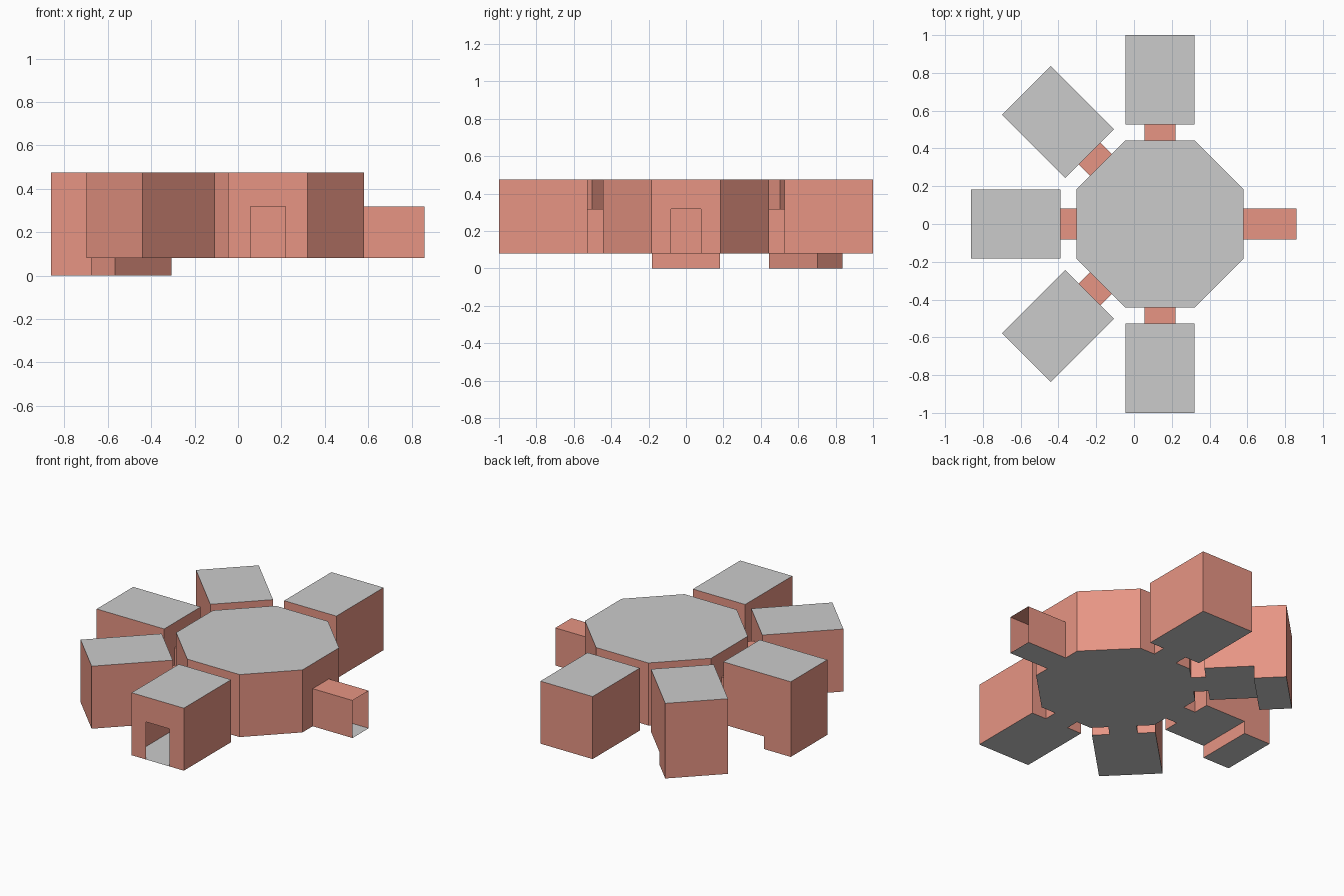
import bpy, math
from mathutils import Vector, Matrix

if "Cube" in bpy.data.objects:
    bpy.data.objects.remove(bpy.data.objects["Cube"])

CX = 0.1375                    # hall centre in x
Z0, Z1, ZD = 0.08, 0.476, 0.318  # floor, ceiling, door head
APO = 0.4425                   # hall apothem
HALF = APO * math.tan(math.pi / 8)
R0, R1, RM = 0.527, 1.0, 0.812 # room inner, outer and step radius
W, D = 0.183, 0.081            # room and door half widths

wall_mat = bpy.data.materials.new("salmon_wall")
wall_mat.diffuse_color = (0.8, 0.3, 0.23, 1)
wall_mat.use_nodes = True
wall_mat.node_tree.nodes["Principled BSDF"].inputs["Base Color"].default_value = wall_mat.diffuse_color


def build(name, faces, angle=0, mat=None):
    """faces: (points, outward direction) in local radial / tangent / z axes."""
    verts, polys = [], []
    for pts, out in faces:
        pts = [Vector(p) for p in pts]
        n = Vector()
        for a, b in zip(pts, pts[1:] + pts[:1]):
            n += a.cross(b)
        if n.dot(Vector(out)) < 0:
            pts.reverse()
        polys.append(range(len(verts), len(verts) + len(pts)))
        verts += pts
    me = bpy.data.meshes.new(name)
    me.from_pydata(verts, [], [list(p) for p in polys])
    me.transform(Matrix.Translation((CX, 0, 0)) @ Matrix.Rotation(angle, 4, 'Z'))
    if mat:
        me.materials.append(mat)
    ob = bpy.data.objects.new(name, me)
    bpy.context.collection.objects.link(ob)
    return ob


def cross_wall(r, half, door, out, z0=Z0):
    """Wall across the radial axis, with an optional doorway."""
    pts = [(r, -half, z0)]
    if door:
        pts += [(r, -D, z0), (r, -D, ZD), (r, D, ZD), (r, D, z0)]
    pts += [(r, half, z0), (r, half, Z1), (r, -half, Z1)]
    return pts, (out, 0, 0)


def slab(ra, rb, half, z, up):
    return [(ra, -half, z), (rb, -half, z), (rb, half, z), (ra, half, z)], (0, 0, up)


def corridor(name, angle, ra, rb):
    sides = [([(ra, s * D, Z0), (rb, s * D, Z0), (rb, s * D, ZD), (ra, s * D, ZD)],
              (0, s, 0)) for s in (-1, 1)]
    build(name + "_corridor_walls", sides + [slab(ra, rb, D, ZD, 1)], angle, wall_mat)
    build(name + "_corridor_floor", [slab(ra, rb, D, Z0, -1)], angle)


def room(name, angle, sunken=False, outer_door=False):
    bottom = [(R0, Z0), (RM, Z0), (RM, 0), (R1, 0)] if sunken else [(R0, Z0), (R1, Z0)]
    profile = bottom + [(R1, Z1), (R0, Z1)]
    walls = [([(r, s * W, z) for r, z in profile], (0, s, 0)) for s in (-1, 1)]
    walls.append(cross_wall(R0, W, True, -1))
    walls.append(cross_wall(R1, W, outer_door, 1, 0 if sunken else Z0))
    floors = [slab(R0, RM if sunken else R1, W, Z0, -1)]
    if sunken:
        # riser between the two floor levels
        walls.append(([(RM, -W, 0), (RM, W, 0), (RM, W, Z0), (RM, -W, Z0)], (-1, 0, 0)))
        floors.append(slab(RM, R1, W, 0, -1))
    build(name + "_room_walls", walls, angle, wall_mat)
    build(name + "_room_floor", floors, angle)
    build(name + "_room_roof", [slab(R0, R1, W, Z1, 1)], angle)


# Octagonal hall
for i in range(8):
    has_door = i not in (1, 7)
    build(f"hall_wall_{i}", [cross_wall(APO, HALF, has_door, 1)],
          i * math.pi / 4, wall_mat)
R = APO / math.cos(math.pi / 8)
ring = [(R * math.cos((i + 0.5) * math.pi / 4), R * math.sin((i + 0.5) * math.pi / 4))
        for i in range(8)]
build("hall_floor", [([(x, y, Z0) for x, y in ring], (0, 0, -1))])
build("hall_roof", [([(x, y, Z1) for x, y in ring], (0, 0, 1))])

# Rooms around the hall, each joined by a short corridor
for name, step, sunken, door in (("north", 2, False, False),
                                 ("north_west", 3, True, False),
                                 ("west", 4, True, False),
                                 ("south_west", 5, False, False),
                                 ("south", 6, False, True)):
    a = step * math.pi / 4
    room(name, a, sunken, door)
    corridor(name, a, APO, R0)

# Open-ended entrance corridor
corridor("east", 0, APO, 0.722)
